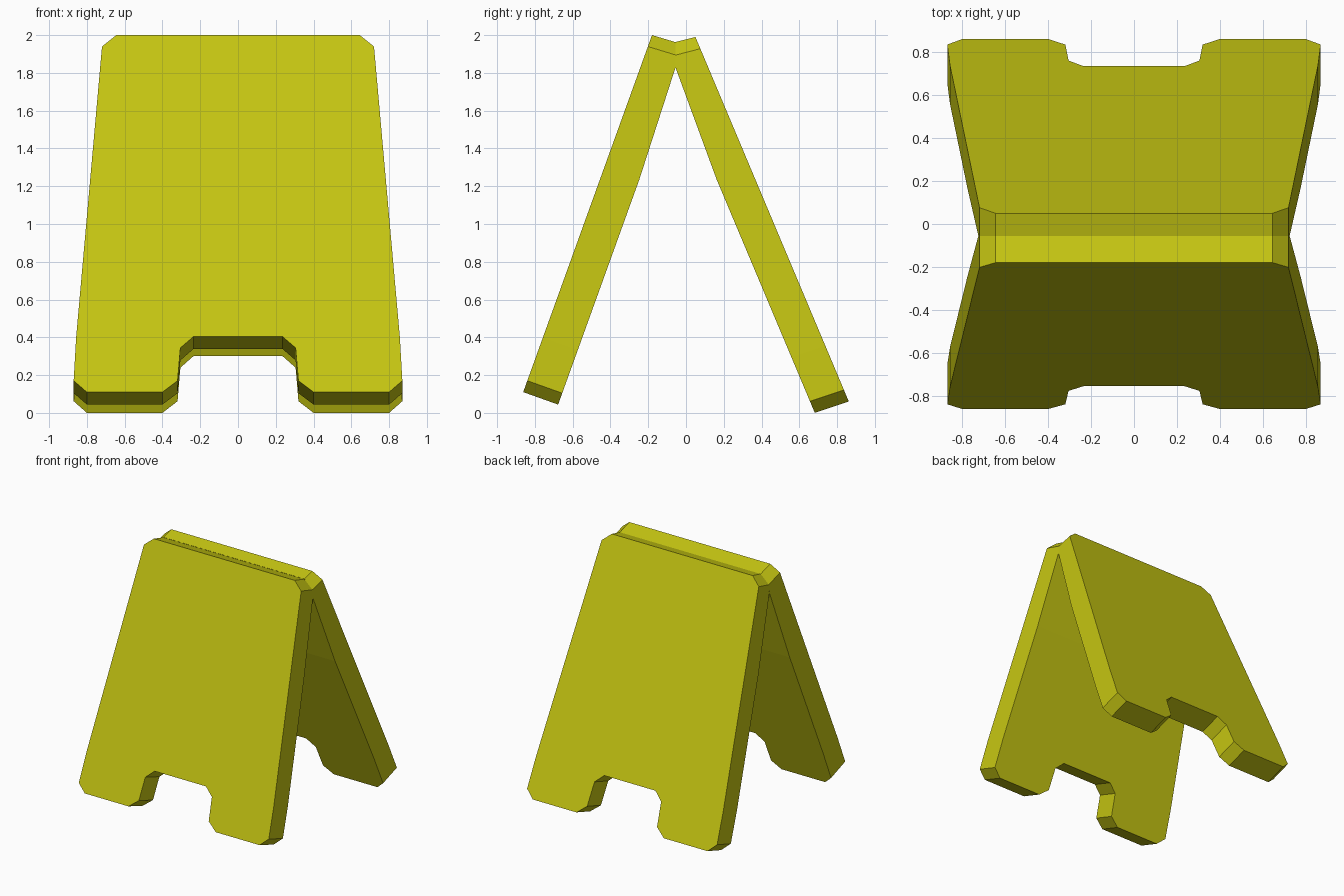
import bpy, bmesh
from mathutils import Vector

if "Cube" in bpy.data.objects:
    bpy.data.objects.remove(bpy.data.objects["Cube"])

# Single yellow plastic colour
yellow = bpy.data.materials.new("yellow plastic")
yellow.diffuse_color = (0.56, 0.56, 0.006, 1)
yellow.use_nodes = True
yellow.node_tree.nodes["Principled BSDF"].inputs["Base Color"].default_value = yellow.diffuse_color

HINGE_Y = -0.055  # plane where the two boards meet

# Right half of the board outline: x, fraction of board height
HALF = [(0.235, 0.156), (0.305, 0.124), (0.32, 0.032), (0.40, 0), (0.80, 0),
        (0.87, 0.032), (0.857, 0.153), (0.72, 0.968), (0.645, 1)]
OUTLINE = HALF + [(-x, s) for x, s in reversed(HALF)]


def board(name, bottom, top, thick_bottom, thick_top, bend, side):
    """Notched leaning board; thickness eases from thick_bottom to thick_top above the bend."""
    bottom, top, tb, tt = map(Vector, (bottom, top, thick_bottom, thick_top))
    bm = bmesh.new()
    # Flat slab in (x, height fraction, depth fraction)
    face = bm.faces.new([bm.verts.new((x, s, 0)) for x, s in OUTLINE])
    ext = bmesh.ops.extrude_face_region(bm, geom=[face], use_keep_orig=True)
    for v in ext["geom"]:
        if isinstance(v, bmesh.types.BMVert):
            v.co.z = 1
    bmesh.ops.bisect_plane(bm, geom=bm.verts[:] + bm.edges[:] + bm.faces[:],
                           plane_co=(0, bend, 0), plane_no=(0, 1, 0))
    # Lean the slab into place
    for v in bm.verts:
        x, s, depth = v.co
        p = bottom.lerp(top, s) + depth * tb.lerp(tt, max(0, (s - bend) / (1 - bend)))
        v.co = (x, p.x, p.y)
    bmesh.ops.recalc_face_normals(bm, faces=bm.faces[:])
    # Trim at the hinge plane
    bmesh.ops.bisect_plane(bm, geom=bm.verts[:] + bm.edges[:] + bm.faces[:],
                           plane_co=(0, HINGE_Y, 0), plane_no=(0, side, 0),
                           clear_outer=True)
    mesh = bpy.data.meshes.new(name)
    bm.to_mesh(mesh)
    bm.free()
    mesh.materials.append(yellow)
    obj = bpy.data.objects.new(name, mesh)
    bpy.context.collection.objects.link(obj)
    return obj


# Front and back boards, given as (y, z) side-view points
board("front_board", (-0.862, 0.11), (-0.18, 2.0), (0.185, -0.066), (0.164, -0.049), 0.63, 1)
board("back_board", (0.862, 0.06), (0.05, 1.99), (-0.18, -0.06), (-0.151, -0.038), 0.64, -1)
